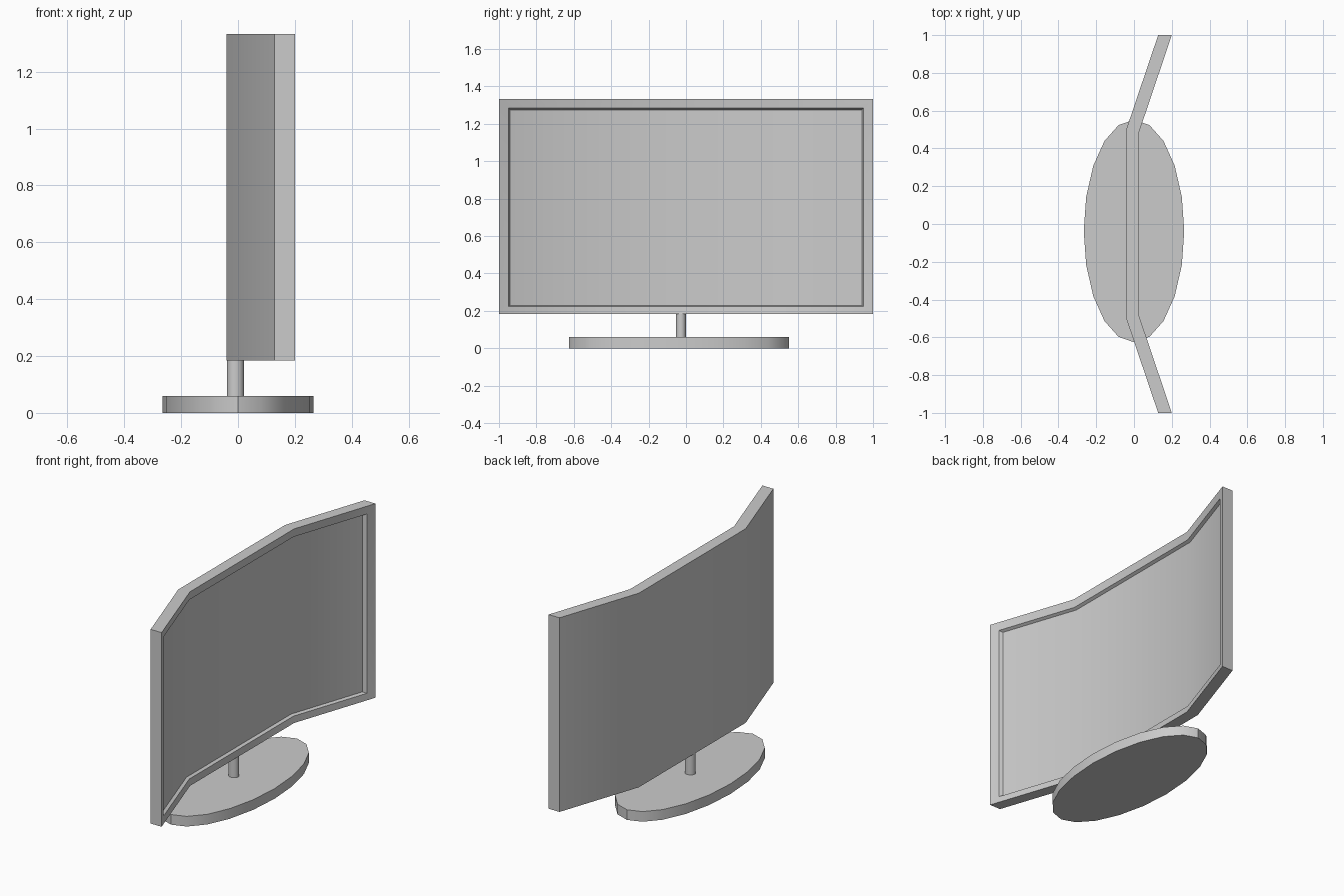
import bpy, bmesh

if "Cube" in bpy.data.objects:
    bpy.data.objects.remove(bpy.data.objects["Cube"])

def finish(name, bm):
    bmesh.ops.recalc_face_normals(bm, faces=bm.faces)
    mesh = bpy.data.meshes.new(name)
    bm.to_mesh(mesh)
    bm.free()
    ob = bpy.data.objects.new(name, mesh)
    bpy.context.collection.objects.link(ob)
    bpy.ops.object.select_all(action='DESELECT')
    ob.select_set(True)
    bpy.context.view_layer.objects.active = ob
    bpy.ops.object.shade_smooth_by_angle(angle=0.6)
    return ob

def cylinder(name, sides, rx, ry, centre, z0, z1):
    bm = bmesh.new()
    bmesh.ops.create_cone(bm, cap_ends=True, segments=sides,
                          radius1=1, radius2=1, depth=1)
    bmesh.ops.scale(bm, vec=(rx, ry, z1 - z0), verts=bm.verts)
    bmesh.ops.translate(bm, vec=(*centre, (z0 + z1) / 2), verts=bm.verts)
    return finish(name, bm)

# Angled panel: rings of eight points running back, front edge, rim, screen
def ring(bm, x_mid, x_end, y_bend, y_end, z0, z1):
    plan = [(x_end, -y_end), (x_mid, -y_bend), (x_mid, y_bend), (x_end, y_end)]
    low = [bm.verts.new((x, y, z0)) for x, y in plan]
    high = [bm.verts.new((x, y, z1)) for x, y in plan]
    return low, high

bm = bmesh.new()
rings = [ring(bm, -0.041, 0.128, 0.50, 1.0, 0.184, 1.333),
         ring(bm, 0.027, 0.20, 0.487, 1.0, 0.184, 1.333),
         ring(bm, 0.022, 0.178, 0.487, 0.95, 0.223, 1.284),
         ring(bm, 0.005, 0.157, 0.489, 0.94, 0.23, 1.275)]
for (la, ha), (lb, hb) in zip(rings, rings[1:]):
    a, b = la + ha[::-1], lb + hb[::-1]
    for i in range(8):
        j = (i + 1) % 8
        bm.faces.new((a[i], a[j], b[j], b[i]))
for low, high in (rings[0], rings[-1]):
    for i in range(3):
        bm.faces.new((low[i], low[i + 1], high[i + 1], high[i]))
finish("screen_panel", bm)

# Stand
cylinder("stand_base", 20, 0.266, 0.589, (0, -0.037), 0, 0.06)
cylinder("stand_pole", 20, 0.03, 0.027, (-0.009, -0.027), 0.05, 0.19)
